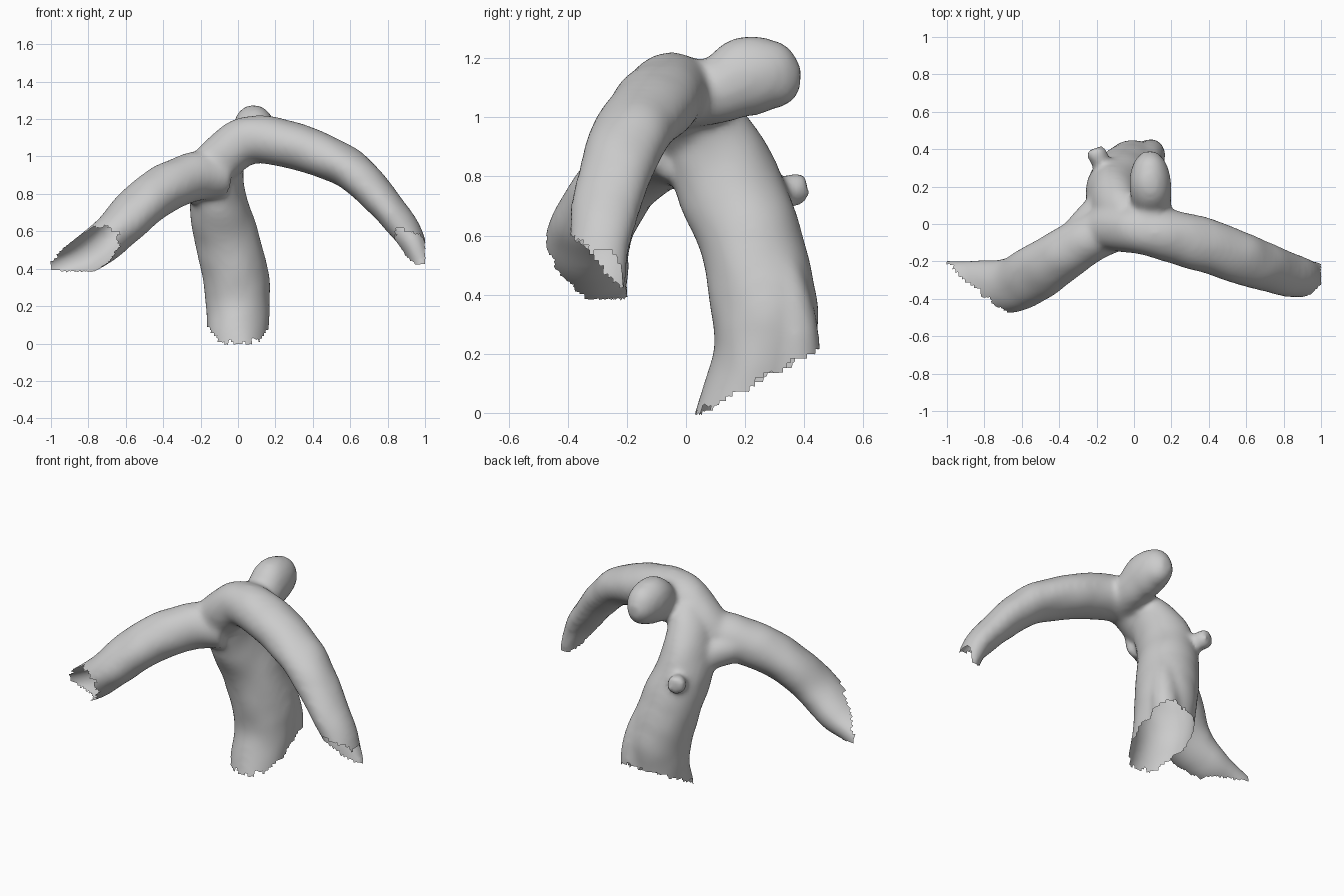
import bpy, bmesh, math
from mathutils import Vector, noise

SIDES, STEPS = 28, 6


def spline(a, b, c, d, t):
    """Catmull-Rom blend of four control rows."""
    return 0.5 * (2 * b + (c - a) * t + (2 * a - 5 * b + 4 * c - d) * t * t
                  + (3 * b - a - 3 * c + d) * t ** 3)


def tube(bm, rows, ref):
    """Closed tube through rows of (x, y, z, half width, half depth)."""
    rows = [rows[0]] + rows + [rows[-1]]
    path = []
    for i in range(1, len(rows) - 2):
        for s in range(STEPS):
            path.append([spline(*(rows[i + k][j] for k in (-1, 0, 1, 2)), s / STEPS)
                         for j in range(5)])
    path.append(list(rows[-1]))
    rings = []
    for i, p in enumerate(path):
        a, b = path[max(i - 1, 0)], path[min(i + 1, len(path) - 1)]
        t = (Vector(b[:3]) - Vector(a[:3])).normalized()
        u = t.cross(Vector(ref)).normalized()
        v = u.cross(t)
        rings.append([bm.verts.new(Vector(p[:3]) + u * p[3] * math.cos(w) + v * p[4] * math.sin(w))
                      for w in (2 * math.pi * k / SIDES for k in range(SIDES))])
    for r, q in zip(rings, rings[1:]):
        for k in range(SIDES):
            n = (k + 1) % SIDES
            bm.faces.new((r[k], r[n], q[n], q[k]))
    bm.faces.new(rings[0][::-1])
    bm.faces.new(rings[-1])


bm = bmesh.new()
Y, Z = (0, 1, 0), (0, 0, 1)

# main trunk, leaning forward towards the fork
tube(bm, [(0.01, 0.20, -0.12, .16, .20), (0.00, 0.22, 0.00, .16, .18),
          (0.00, 0.26, 0.18, .165, .17), (-0.01, 0.265, 0.35, .175, .178),
          (-0.065, 0.22, 0.58, .168, .172), (-0.105, 0.15, 0.76, .15, .178),
          (-0.09, 0.085, 0.92, .122, .155), (-0.03, 0.02, 1.05, .09, .11)], Y)
# swollen rear right corner of the trunk
tube(bm, [(0.08, 0.37, 0.00, .075, .075), (0.085, 0.375, 0.20, .078, .078),
          (0.08, 0.36, 0.36, .07, .07), (0.03, 0.30, 0.55, .06, .06)], Y)
# right branch, arching from the fork
tube(bm, [(-0.19, -0.03, 0.90, .11, .11), (-0.08, -0.02, 1.00, .125, .125),
          (0.05, -0.035, 1.085, .13, .125), (0.20, -0.065, 1.08, .138, .125),
          (0.40, -0.12, 1.025, .142, .118), (0.60, -0.192, 0.93, .135, .105),
          (0.775, -0.255, 0.76, .122, .088), (0.90, -0.29, 0.60, .106, .074),
          (0.955, -0.30, 0.48, .098, .062), (1.00, -0.31, 0.33, .095, .058)], Z)
# left branch
tube(bm, [(-0.08, -0.01, 0.90, .12, .12), (-0.22, -0.07, 0.895, .125, .13),
          (-0.38, -0.165, 0.835, .138, .125), (-0.50, -0.245, 0.75, .147, .118),
          (-0.61, -0.31, 0.645, .147, .112), (-0.71, -0.335, 0.55, .142, .108),
          (-0.82, -0.335, 0.475, .137, .10), (-0.92, -0.33, 0.43, .133, .085),
          (-1.08, -0.33, 0.36, .13, .08)], Z)
# web between the left branch and the trunk
tube(bm, [(-0.10, 0.20, 0.76, .09, .09), (-0.185, 0.08, 0.82, .085, .09),
          (-0.30, -0.06, 0.86, .09, .09)], Z)
# blind rear branch with a rounded end
tube(bm, [(0.07, -0.03, 1.08, .12, .125), (0.09, 0.10, 1.09, .105, .112),
          (0.087, 0.20, 1.135, .108, .138), (0.085, 0.28, 1.14, .10, .122),
          (0.085, 0.345, 1.13, .075, .092), (0.085, 0.387, 1.125, .035, .045)], Z)
# small nub and its ridge on the back of the trunk
tube(bm, [(-0.10, 0.18, 0.70, .09, .13), (-0.14, 0.27, 0.72, .075, .09),
          (-0.175, 0.325, 0.745, .05, .054),
          (-0.195, 0.37, 0.755, .056, .057), (-0.208, 0.404, 0.757, .048, .05)], Z)

bmesh.ops.recalc_face_normals(bm, faces=bm.faces)
mesh = bpy.data.meshes.new("branching_vessel")
bm.to_mesh(mesh)
bm.free()
vessel = bpy.data.objects.new("branching_vessel", mesh)
bpy.context.collection.objects.link(vessel)

# fuse into one skin and soften the joins
remesh = vessel.modifiers.new("fuse", 'REMESH')
remesh.mode = 'VOXEL'
remesh.voxel_size = 0.016
soft = vessel.modifiers.new("soften", 'SMOOTH')
soft.factor = 0.5
soft.iterations = 12
bpy.context.view_layer.update()
skin = bpy.data.meshes.new_from_object(vessel.evaluated_get(bpy.context.evaluated_depsgraph_get()))
vessel.modifiers.clear()
vessel.data = skin

# gentle lumps, then ragged open ends
bm = bmesh.new()
bm.from_mesh(skin)
bm.normal_update()
for v, n in [(v, v.normal.copy()) for v in bm.verts]:
    v.co += n * (0.003 + 0.006 * noise.noise(v.co * 7))


def cut_away(p):
    ragged = 0.025 * noise.noise(p * 22)
    if p.z < 0.35 and p.y > -0.1 and abs(p.x) < 0.4:
        return p.z < max(0.0, 0.53 * (p.y - 0.04) + ragged)
    if p.x > 0.6:
        return p.z + 1.1 * (p.y + 0.39) - 0.61 + ragged < 0 or p.x > 1
    if p.x < -0.5:
        d = (p - Vector((-0.68, -0.46, 0.60))).dot(Vector((-0.52, -0.82, -0.27)))
        return d > ragged or p.x < -1 or p.z < 0.385
    return False


bmesh.ops.delete(bm, geom=[f for f in bm.faces if cut_away(f.calc_center_median())],
                 context='FACES')
for f in bm.faces:
    f.smooth = True
bm.to_mesh(skin)
bm.free()
skin.name = "branching_vessel"
